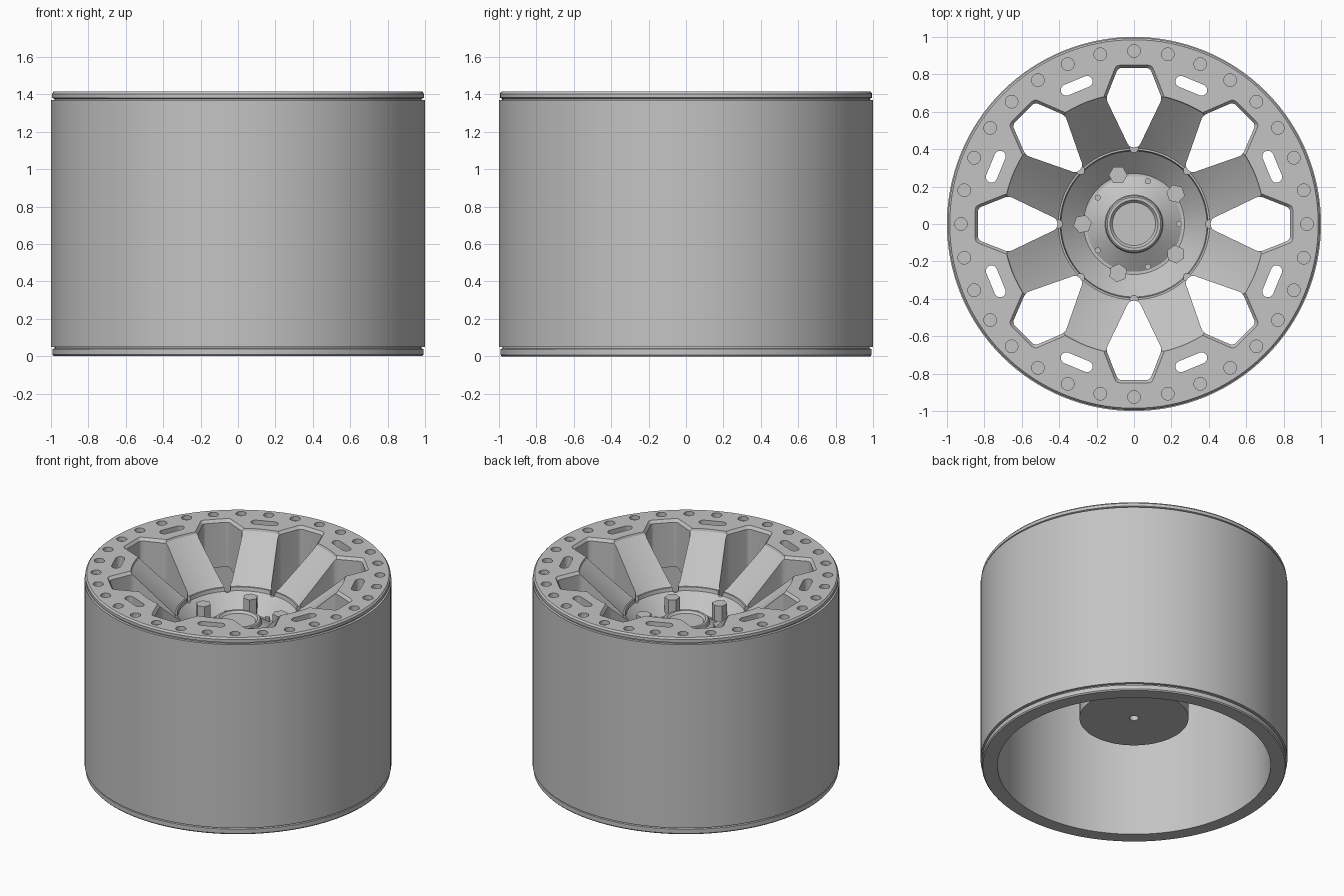
import bpy, bmesh, math
from mathutils import Vector, Matrix

if "Cube" in bpy.data.objects:
    bpy.data.objects.remove(bpy.data.objects["Cube"])

metal = bpy.data.materials.new("grey_metal")
metal.diffuse_color = (0.55, 0.55, 0.55, 1)
metal.use_nodes = True
metal.node_tree.nodes["Principled BSDF"].inputs["Base Color"].default_value = metal.diffuse_color


def make_object(name, bm):
    bmesh.ops.recalc_face_normals(bm, faces=bm.faces)
    mesh = bpy.data.meshes.new(name)
    bm.to_mesh(mesh)
    bm.free()
    mesh.materials.append(metal)
    ob = bpy.data.objects.new(name, mesh)
    bpy.context.collection.objects.link(ob)
    return ob


def smooth(ob, angle=28):
    bpy.ops.object.select_all(action='DESELECT')
    ob.select_set(True)
    bpy.context.view_layer.objects.active = ob
    bpy.ops.object.shade_smooth_by_angle(angle=math.radians(angle))


def lathe(name, profile, n=128):
    """Spin a profile that starts and ends on the axis into a closed solid."""
    bm = bmesh.new()
    rings = []
    for r, z in profile:
        if r == 0:
            rings.append([bm.verts.new((0, 0, z))] * n)
        else:
            rings.append([bm.verts.new((r * math.cos(2 * math.pi * i / n),
                                        r * math.sin(2 * math.pi * i / n), z))
                          for i in range(n)])
    for a, b in zip(rings, rings[1:]):
        for i in range(n):
            j = (i + 1) % n
            bm.faces.new(list(dict.fromkeys((a[i], a[j], b[j], b[i]))))
    return make_object(name, bm)


def rounded(points, d):
    """Round each corner of an outline."""
    out = []
    pts = [Vector(p) for p in points]
    for i, p in enumerate(pts):
        a = p + (pts[i - 1] - p).normalized() * d
        b = p + (pts[(i + 1) % len(pts)] - p).normalized() * d
        for t in (0, 0.25, 0.5, 0.75, 1):
            out.append(a * (1 - t) ** 2 + p * 2 * t * (1 - t) + b * t * t)
    return out


def circle(cx, radius, n, phase=0):
    return [Vector((cx + radius * math.cos(2 * math.pi * i / n + phase),
                    radius * math.sin(2 * math.pi * i / n + phase))) for i in range(n)]


def loft(bm, sections, angle):
    """Stack outlines of equal point count, turned about the wheel axis."""
    turn = Matrix.Rotation(angle, 3, 'Z')
    rings = [[bm.verts.new(turn @ Vector((p.x, p.y, z))) for p in pts] for pts, z in sections]
    n = len(rings[0])
    for a, b in zip(rings, rings[1:]):
        for i in range(n):
            j = (i + 1) % n
            bm.faces.new((a[i], a[j], b[j], b[i]))
    bm.faces.new(rings[0])
    bm.faces.new(rings[-1])


def cut(target, cutter):
    mod = target.modifiers.new("cut", 'BOOLEAN')
    mod.operation = 'DIFFERENCE'
    mod.solver = 'EXACT'
    mod.object = cutter
    cutter.hide_render = True
    bpy.ops.object.select_all(action='DESELECT')
    target.select_set(True)
    bpy.context.view_layer.objects.active = target
    bpy.ops.object.modifier_apply(modifier=mod.name)
    bpy.data.objects.remove(cutter)


# Wheel body: hub back, barrel, grooved lips, outer ring, sloped face, hub dish, centre cap
wheel = lathe("wheel_body", [
    (0, 0.43), (0.03, 0.43), (0.03, 0.36), (0.355, 0.36), (0.355, 0.85), (0.89, 1.1),
    (0.89, 0), (0.985, 0), (0.992, 0.008), (0.992, 0.038), (0.98, 0.043), (0.98, 0.05),
    (1, 0.05), (1, 1.37), (0.982, 1.37), (0.982, 1.376), (0.995, 1.382), (0.995, 1.403),
    (0.985, 1.415), (0.70, 1.415), (0.695, 1.4), (0.405, 1.135), (0.395, 1.135),
    (0.39, 1.11), (0.27, 1.0), (0.255, 1.0), (0.155, 1.065), (0.15, 1.085), (0.143, 1.09),
    (0.128, 1.09), (0.115, 1.075), (0, 1.075)])

# Spoke windows with chamfered top edge, slots and ring bolt holes
bm = bmesh.new()
outline = [(0.835, -0.085), (0.835, 0.085), (0.67, 0.15), (0.41, 0.025), (0.41, -0.025), (0.67, -0.15)]
wider = [(0.853, -0.098), (0.853, 0.098), (0.67, 0.17), (0.39, 0.03), (0.39, -0.03), (0.67, -0.17)]
window, chamfer = rounded(outline, 0.022), rounded(wider, 0.022)
slot = [Vector((0.8 + 0.03 * math.cos(a), s * 0.06 + 0.03 * math.sin(a)))
        for s, start in ((1, 0), (-1, math.pi))
        for a in [start + math.pi * k / 8 for k in range(9)]]
for k in range(8):
    loft(bm, [(window, 0.7), (window, 1.395), (chamfer, 1.42)], k * math.pi / 4)
    loft(bm, [(slot, 0.7), (slot, 1.5)], (k + 0.5) * math.pi / 4)
for k in range(32):
    hole = circle(0.925, 0.034, 16)
    loft(bm, [(hole, 1.385), (hole, 1.5)], k * math.pi / 16)
cut(wheel, make_object("opening_cutter", bm))

# Small notches in the hub rim
bm = bmesh.new()
for k in range(8):
    notch = circle(0.403, 0.022, 12)
    loft(bm, [(notch, 1.1), (notch, 1.3)], k * math.pi / 4)
cut(wheel, make_object("notch_cutter", bm))
smooth(wheel)

# Hex bolts and small pins around the hub
bm = bmesh.new()
for k in range(5):
    bolt = circle(0.275, 0.05, 6, 0.2)
    loft(bm, [(bolt, 0.98), (bolt, 1.125)], math.radians(36 + 72 * k))
make_object("hub_bolts", bm)
bm = bmesh.new()
for k in range(5):
    pin = circle(0.24, 0.016, 12)
    loft(bm, [(pin, 0.98), (pin, 1.035)], math.radians(72 * k))
smooth(make_object("hub_pins", bm))
